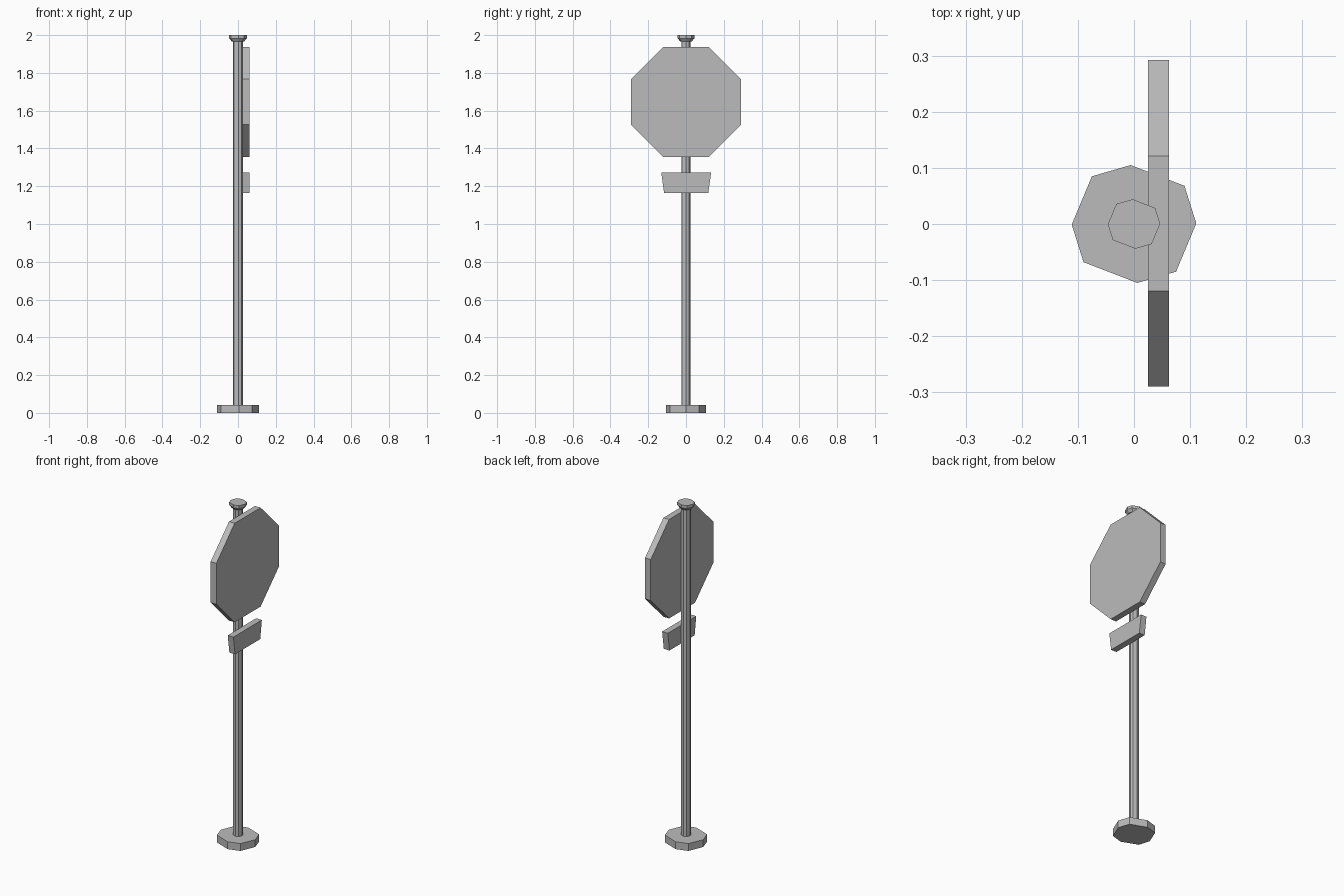
import bpy, bmesh, math

if "Cube" in bpy.data.objects:
    bpy.data.objects.remove(bpy.data.objects["Cube"])

grey = bpy.data.materials.new("plain grey")
grey.diffuse_color = (0.5, 0.5, 0.5, 1)
grey.use_nodes = True
grey.node_tree.nodes["Principled BSDF"].inputs["Base Color"].default_value = grey.diffuse_color

# Slightly uneven eight-sided outline shared by base, pole and cap
HALF = [(0.111, 0.001), (0.090, 0.068), (-0.006, 0.105), (-0.075, 0.085)]
OUTLINE = HALF + [(-x, -y) for x, y in HALF]


def finish(name, bm):
    bmesh.ops.recalc_face_normals(bm, faces=bm.faces)
    mesh = bpy.data.meshes.new(name)
    bm.to_mesh(mesh)
    bm.free()
    mesh.materials.append(grey)
    obj = bpy.data.objects.new(name, mesh)
    bpy.context.collection.objects.link(obj)
    return obj


def loft(name, rings):
    """Join closed rings of 3D points into a capped solid."""
    bm = bmesh.new()
    rows = [[bm.verts.new(p) for p in ring] for ring in rings]
    n = len(rows[0])
    for a, b in zip(rows, rows[1:]):
        for i in range(n):
            j = (i + 1) % n
            bm.faces.new((a[i], a[j], b[j], b[i]))
    bm.faces.new(rows[0][::-1])
    bm.faces.new(rows[-1])
    return finish(name, bm)


def post_part(name, sections):
    """Stack the shared outline at (height, scale) sections."""
    return loft(name, [[(x * s, y * s, z) for x, y in OUTLINE] for z, s in sections])


def plate(name, profile):
    """Extrude a (y, z) profile through the plate thickness."""
    return loft(name, [[(x, y, z) for y, z in profile] for x in (0.025, 0.062)])


# Upright
post_part("base", [(0, 1), (0.043, 1)])
post_part("pole", [(0.04, 0.235), (1.975, 0.235)])
post_part("cap", [(1.967, 0.3), (1.983, 0.42), (2.0, 0.42)])

# Octagonal sign
R = 0.291 / math.cos(math.pi / 8)
plate("sign_panel", [(0.001 + R * math.cos(math.pi * (k + 0.5) / 4),
                      1.646 + R * math.sin(math.pi * (k + 0.5) / 4)) for k in range(8)])

# Small tapered plate below
plate("lower_plate", [(-0.116, 1.165), (0.118, 1.165), (0.133, 1.272), (-0.131, 1.272)])
